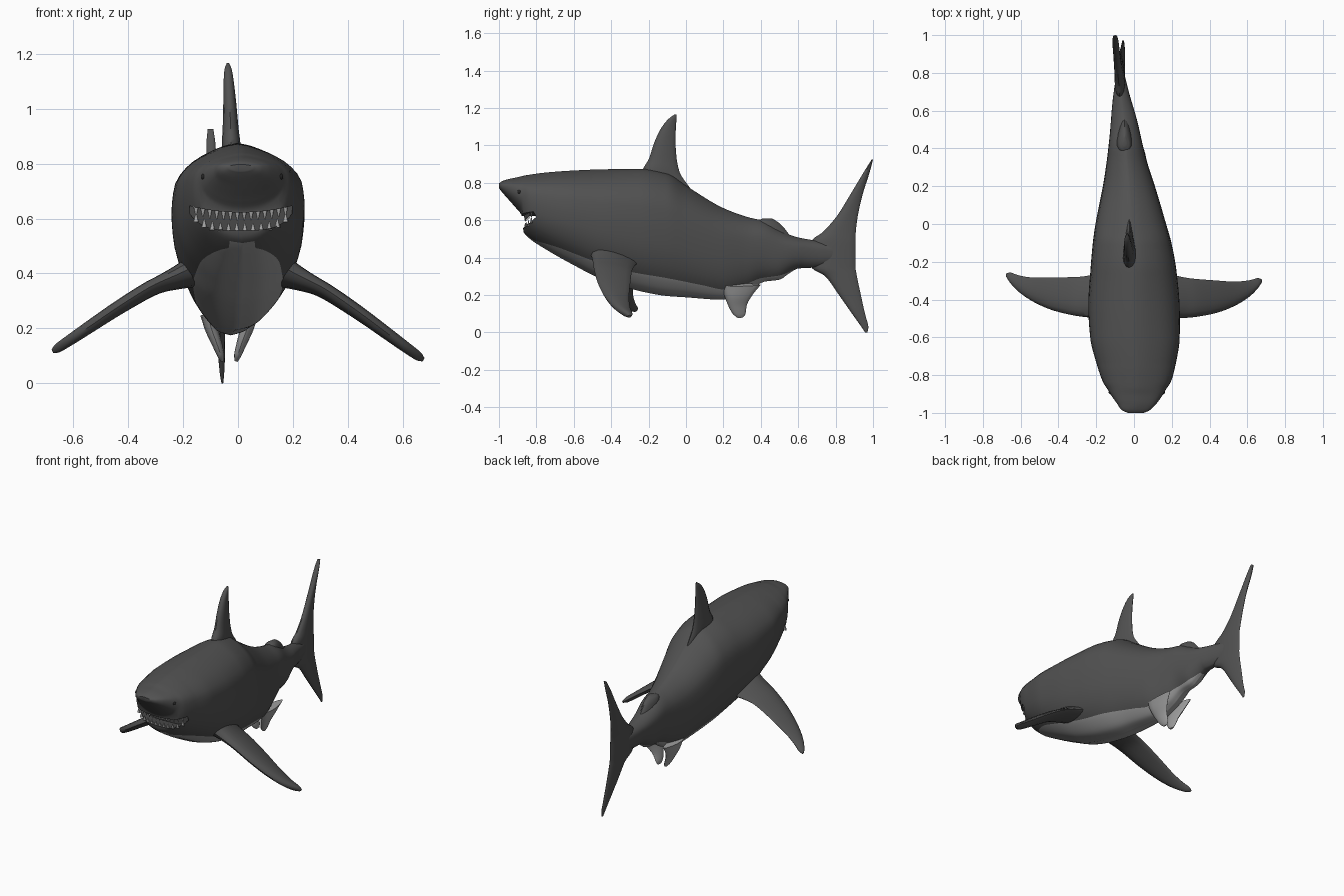
import bpy, bmesh, math
from mathutils import Vector, Matrix

if "Cube" in bpy.data.objects:
    bpy.data.objects.remove(bpy.data.objects["Cube"])


def material(name, value):
    m = bpy.data.materials.new(name)
    m.diffuse_color = (value, value, value, 1)
    m.use_nodes = True
    m.node_tree.nodes["Principled BSDF"].inputs["Base Color"].default_value = m.diffuse_color
    return m


SKIN = material("dark grey skin", 0.083)
BELLY = material("pale grey belly", 0.33)
MOUTH = material("dark mouth", 0.065)
TOOTH = material("light grey tooth", 0.38)
EYE = material("black eye", 0.02)


def curve(rows, t):
    """Smooth, overshoot-free interpolation of rows; column 0 is the key."""
    t = min(max(t, rows[0][0]), rows[-1][0])
    i = next(k for k in range(len(rows) - 1) if t <= rows[k + 1][0])
    h = rows[i + 1][0] - rows[i][0]
    s = (t - rows[i][0]) / h

    def secant(k, c):
        k = min(max(k, 0), len(rows) - 2)
        return (rows[k + 1][c] - rows[k][c]) / (rows[k + 1][0] - rows[k][0])

    def slope(k, c):
        a, b = secant(k - 1, c), secant(k, c)
        return 2 * a * b / (a + b) if a * b > 0 else 0

    return [(2*s**3 - 3*s**2 + 1) * rows[i][c] + (3*s**2 - 2*s**3) * rows[i + 1][c]
            + h * ((s**3 - 2*s**2 + s) * slope(i, c) + (s**3 - s**2) * slope(i + 1, c))
            for c in range(1, len(rows[0]))]


def finish(name, bm, mats, angle=40):
    bmesh.ops.recalc_face_normals(bm, faces=bm.faces)
    me = bpy.data.meshes.new(name)
    bm.to_mesh(me)
    bm.free()
    for m in mats:
        me.materials.append(m)
    ob = bpy.data.objects.new(name, me)
    bpy.context.collection.objects.link(ob)
    bpy.ops.object.select_all(action='DESELECT')
    ob.select_set(True)
    bpy.context.view_layer.objects.active = ob
    if angle:
        bpy.ops.object.shade_smooth_by_angle(angle=math.radians(angle))
    return ob


def loft(rings, paint=None):
    """Skin the rings; paint(ring index, point index) may pick a material slot."""
    bm = bmesh.new()
    vs = [[bm.verts.new(p) for p in r] for r in rings]
    n = len(vs[0])
    for k, (a, b) in enumerate(zip(vs, vs[1:])):
        for i in range(n):
            f = bm.faces.new((a[i], a[(i + 1) % n], b[(i + 1) % n], b[i]))
            f.material_index = paint(k, i) if paint else 0
    bm.faces.new(vs[0])
    bm.faces.new(vs[-1])
    return bm


def fin(name, rows, normal, mat=SKIN, tilt=0):
    """Rows are (x, z, leading y, trailing y, thickness) from root to tip."""
    keyed = [(i, *r) for i, r in enumerate(rows)]
    nx, nz = Vector(normal).normalized()
    rings = []
    steps = (len(rows) - 1) * 5
    for k in range(steps + 1):
        x, z, y0, y1, th = curve(keyed, k / 5)
        pitch = tilt * (1 - k / steps) ** 2
        ring = []
        for j in range(16):
            a = math.tau * j / 16
            off = th / 2 * math.sin(a) * (1 + 0.35 * math.cos(a))
            dy = -(y1 - y0) / 2 * math.cos(a)
            ring.append((x + nx * off, (y0 + y1) / 2 + dy, z + nz * off - pitch * dy))
        rings.append(ring)
    return finish(name, loft(rings), [mat])


# Body: stations of y, centre x, half width, bottom z, top z
stations = [
    (-1.0, .01, .042, .772, .797), (-.985, .01, .075, .752, .808), (-.95, .015, .105, .712, .82),
    (-.90, .015, .14, .655, .83), (-.878, .015, .153, .625, .836), (-.87, .015, .158, .54, .838),
    (-.84, .015, .178, .505, .843), (-.75, .012, .207, .445, .855), (-.6, .005, .237, .36, .866),
    (-.45, 0, .242, .285, .872), (-.25, -.003, .228, .222, .875), (-.1, -.01, .208, .195, .85),
    (0, -.017, .187, .188, .785), (.2, -.027, .138, .175, .665), (.33, -.038, .107, .22, .617),
    (.42, -.044, .09, .272, .595), (.5, -.049, .077, .282, .55), (.55, -.053, .069, .315, .524),
    (.6, -.058, .06, .342, .508), (.68, -.066, .044, .347, .493), (.84, -.074, .012, .38, .46)]
# Height of the widest point along the head
cheek = [(-1, .786), (-.95, .77), (-.9, .748), (-.84, .712), (-.75, .68)]
# Half cross-section: step, width fraction, height fraction
section = [(0, 0, 0), (1, .3, .025), (2, .6, .11), (3, .84, .24), (4, .97, .41), (5, 1, .57),
           (6, .96, .73), (7, .76, .86), (8, .45, .945), (9, .18, .987), (10, 0, 1)]
# Lower edge of the dark skin along the flank
belly_line = [(-.86, .505), (-.7, .46), (-.5, .385), (-.3, .325), (-.1, .29), (.1, .25),
              (.2, .23), (.3, .25), (.4, .29), (.5, .305), (.62, .355)]
LOW, HIGH = 12, 20
ys = [-1 + 1.84 * (k / 120) ** 1.35 for k in range(121)]
rings = []
for y in ys:
    cx, hw, lo, hi = curve(stations, y)
    mid = curve(cheek, y)[0] if y < -.75 else lo + .57 * (hi - lo)
    # Place one edge of the section exactly on the belly line
    vb = min(max((curve(belly_line, y)[0] - lo) / (mid - lo) * .57, .02), .5)
    kb = next(s / 200 for s in range(2001) if curve(section, s / 200)[1] >= vb)
    steps = [kb * i / LOW for i in range(LOW)] + [kb + (10 - kb) * i / HIGH for i in range(HIGH + 1)]
    half = []
    for s in steps:
        u, v = curve(section, s)
        half.append((u * hw, lo + v / .57 * (mid - lo) if v < .57 else mid + (v - .57) / .43 * (hi - mid)))
    rings.append([(cx + u, y, z) for u, z in half] + [(cx - u, y, z) for u, z in half[-2:0:-1]])
POINTS = 2 * (LOW + HIGH)
bm = loft(rings, lambda k, i: int(-.85 < ys[k] < .56 and (i < LOW or i >= POINTS - LOW)))
body = finish("body", bm, [SKIN, BELLY, MOUTH], 0)


# Mouth: grin-shaped cut through the front of the head
def lip(t, upper):
    return .622 + .024 * t * t if upper else .558 + .06 * t ** 4


MX, MW = .01, .187
ts = [i / 12 for i in range(-12, 13)]
grin = [(MX + MW * t, lip(t, True)) for t in ts] + [(MX + MW * t, lip(t, False)) for t in reversed(ts)]
bm = loft([[(x, y, z) for x, z in grin] for y in (-1.1, -.785)])
for f in bm.faces:
    f.material_index = 2
cutter = finish("mouth_cutter", bm, [SKIN, BELLY, MOUTH], 0)
cutter.hide_render = True
mod = body.modifiers.new("mouth", 'BOOLEAN')
mod.operation = 'DIFFERENCE'
mod.solver = 'EXACT'
mod.object = cutter
bpy.ops.object.select_all(action='DESELECT')
body.select_set(True)
bpy.context.view_layer.objects.active = body
bpy.ops.object.modifier_apply(modifier=mod.name)
bpy.data.objects.remove(cutter)
bpy.ops.object.shade_smooth_by_angle(angle=math.radians(45))

# Teeth: flattened pointed rows along both lips
bm = bmesh.new()
for upper, count, size in ((True, 14, .036), (False, 12, .032)):
    for i in range(count):
        t = (2 * i / (count - 1) - 1) * .87
        d = -1 if upper else 1
        y = -.86 + .05 * abs(t) ** 3
        place = Matrix.Translation((MX + MW * t, y, lip(t, upper) + d * (size / 2 - .006)))
        place = place @ Matrix.Diagonal((1, .6, 1, 1))
        if upper:
            place = place @ Matrix.Rotation(math.pi, 4, 'X')
        bmesh.ops.create_cone(bm, cap_ends=True, segments=8, radius1=.0115, radius2=.002,
                              depth=size, matrix=place)
finish("teeth", bm, [TOOTH], 30)

# Eyes
for side, label in ((-1, "left"), (1, "right")):
    bm = bmesh.new()
    bmesh.ops.create_uvsphere(bm, u_segments=16, v_segments=10, radius=.0125,
                              matrix=Matrix.Translation((.015 + side * .137, -.89, .752)))
    finish(label + "_eye", bm, [EYE])

# Dorsal fin and small second dorsal
fin("dorsal_fin", [(-.025, .76, -.25, .03, .05), (-.025, .86, -.235, -.035, .065),
                   (-.027, .93, -.198, -.05, .055), (-.03, 1.02, -.168, -.056, .045),
                   (-.034, 1.1, -.128, -.054, .035), (-.036, 1.145, -.09, -.05, .024),
                   (-.037, 1.165, -.062, -.052, .008)], (1, 0))
fin("second_dorsal_fin", [(-.05, .52, .34, .555, .09), (-.05, .575, .37, .51, .075),
                          (-.05, .598, .385, .48, .055), (-.05, .609, .41, .462, .02)], (1, 0))

# Tail fin, from lower tip to upper tip
fin("tail_fin", [(-.057, 0, .958, .97, .006), (-.058, .03, .938, .975, .014),
                 (-.06, .1, .888, .957, .024), (-.066, .2, .818, .935, .034),
                 (-.07, .3, .745, .914, .042), (-.072, .355, .67, .906, .05),
                 (-.075, .48, .67, .905, .05), (-.08, .54, .735, .908, .044),
                 (-.086, .62, .805, .918, .038), (-.092, .74, .88, .945, .034),
                 (-.098, .86, .952, .983, .032), (-.1, .925, .993, 1.0, .02)], (1, 0))

# Pectoral fins, the left one swept slightly higher and further back
pectoral = [(.17, .395, -.51, -.26, .1), (.23, .372, -.5, -.275, .075), (.3, .343, -.495, -.288, .056),
            (.42, .268, -.475, -.298, .05), (.53, .19, -.435, -.305, .044),
            (.61, .132, -.385, -.298, .038), (.655, .1, -.338, -.286, .032),
            (.675, .086, -.31, -.292, .014)]
for side, label, lift in ((1, "right", 0), (-1, "left", .03)):
    rows = []
    for x, z, y0, y1, th in pectoral:
        k = lift * (x - .17) / .5
        rows.append((side * x, z + k, y0 + k, y1 + k, th))
    fin(label + "_pectoral_fin", rows, (side * .5, .86), tilt=.2)

# Pelvic fins under the rear belly, leaning inward
pelvic = [(.08, .255, .19, .4, .05), (.065, .2, .205, .355, .045), (.045, .145, .225, .325, .035),
          (.03, .1, .25, .318, .024), (.025, .08, .272, .305, .01)]
for side, label in ((-1, "left"), (1, "right")):
    fin(label + "_pelvic_fin", [(-.032 + side * r[0], *r[1:]) for r in pelvic], (1, -side * .35), BELLY)
